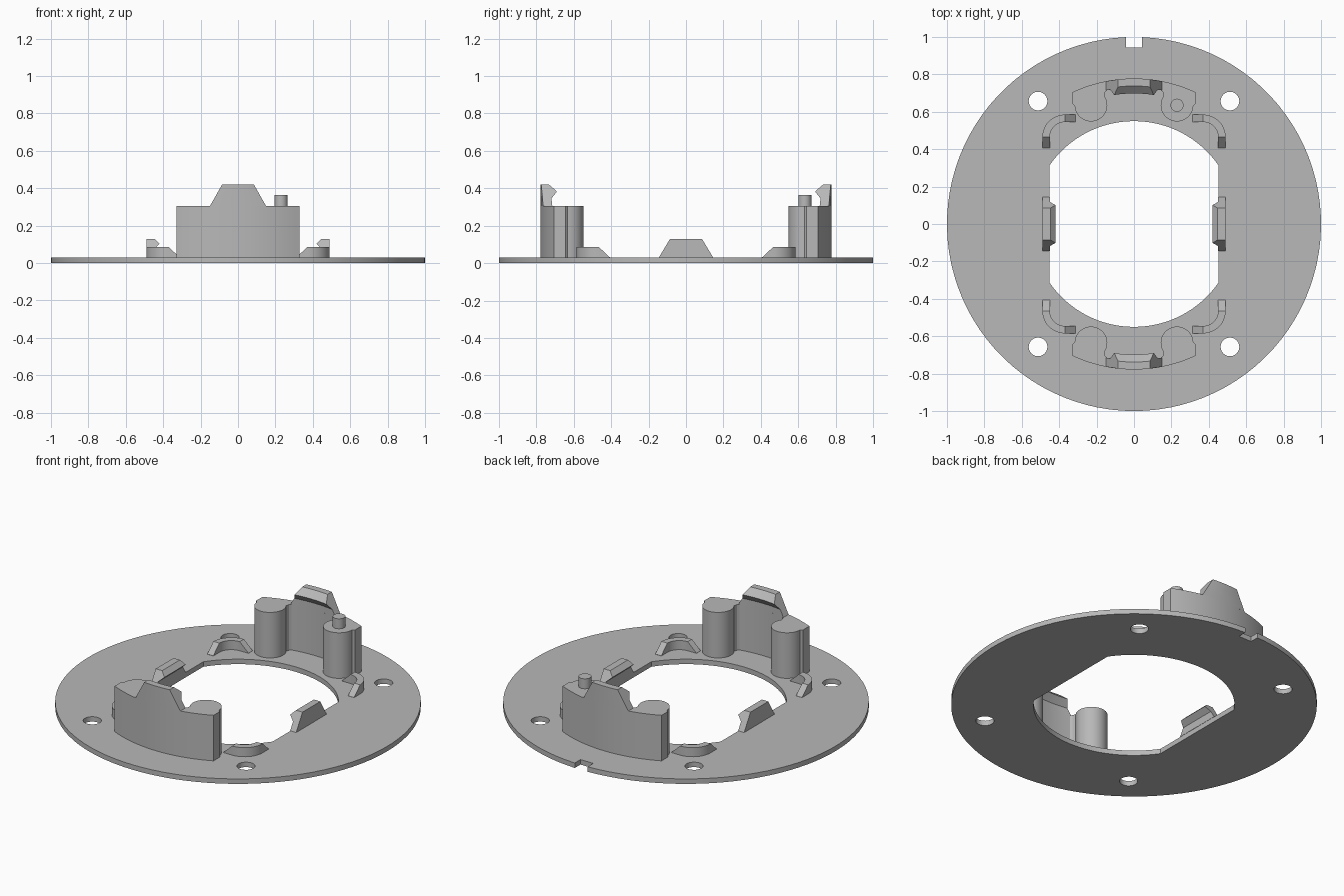
import bpy, bmesh
from math import sin, cos, pi, sqrt, asin, radians

cube = bpy.data.objects.get("Cube")
if cube:
    bpy.data.objects.remove(cube, do_unlink=True)

GREY = (0.48, 0.48, 0.48, 1.0)
mat = bpy.data.materials.new("plain grey")
mat.use_nodes = True
mat.diffuse_color = GREY
mat.node_tree.nodes["Principled BSDF"].inputs["Base Color"].default_value = GREY

PLATE_TOP = 0.03
TOWER_TOP = 0.305
SIDES = (-1, 1)


def finish(name, bm):
    bmesh.ops.recalc_face_normals(bm, faces=bm.faces)
    mesh = bpy.data.meshes.new(name)
    bm.to_mesh(mesh)
    bm.free()
    mesh.materials.append(mat)
    obj = bpy.data.objects.new(name, mesh)
    bpy.context.collection.objects.link(obj)
    bpy.ops.object.select_all(action='DESELECT')
    obj.select_set(True)
    bpy.context.view_layer.objects.active = obj
    bpy.ops.object.shade_smooth_by_angle(angle=radians(30))
    return obj


def arc(cx, cy, r, start, end, n):
    """Points on an arc, angles in degrees, both ends included."""
    angles = [radians(start + (end - start) * i / n) for i in range(n + 1)]
    return [(cx + r * cos(a), cy + r * sin(a)) for a in angles]


def prism(name, loops, z0, z1):
    """Extrude an outline, with any further loops as holes."""
    bm = bmesh.new()
    edges = []
    for loop in loops:
        vs = [bm.verts.new((x, y, z0)) for x, y in loop]
        edges += [bm.edges.new((v, vs[i - 1])) for i, v in enumerate(vs)]
    bmesh.ops.triangle_fill(bm, edges=edges, use_beauty=True)
    ext = bmesh.ops.extrude_face_region(bm, geom=bm.faces[:])
    top = [g for g in ext["geom"] if isinstance(g, bmesh.types.BMVert)]
    bmesh.ops.translate(bm, verts=top, vec=(0, 0, z1 - z0))
    return finish(name, bm)


def loft(name, sections):
    """Skin a row of matching closed sections and cap both ends."""
    bm = bmesh.new()
    rings = [[bm.verts.new(p) for p in s] for s in sections]
    for a, b in zip(rings, rings[1:]):
        for i in range(len(a)):
            bm.faces.new((a[i - 1], a[i], b[i], b[i - 1]))
    bm.faces.new(rings[0])
    bm.faces.new(rings[-1])
    return finish(name, bm)


def hook(name, profile, base_half, top_half, steps, place):
    """Tapered snap hook; profile holds (distance from centre, height)."""
    z0 = min(z for d, z in profile)
    z1 = max(z for d, z in profile)
    sections = []
    for i in range(steps + 1):
        t = 2 * i / steps - 1
        ring = []
        for d, z in profile:
            half = base_half + (top_half - base_half) * (z - z0) / (z1 - z0)
            ring.append(place(t * half, d, z))
        sections.append(ring)
    return loft(name, sections)


# Base plate: disc with a notch, four screw holes and a flat-sided opening
notch = 0.043
gap = math_gap = asin(notch) * 180 / pi
outer = arc(0, 0, 1, 90 + gap, 450 - gap, 96) + [(notch, 0.945), (-notch, 0.945)]
flat = 0.453
corner = asin(0.315 / 0.552) * 180 / pi
opening = (arc(0, 0, 0.55, corner, 180 - corner, 32)
           + arc(0, 0, 0.55, 180 + corner, 360 - corner, 32))
opening = [(max(-flat, min(flat, x)), y) for x, y in opening]
screw_holes = [arc(sx * 0.513, sy * 0.657, 0.05, 0, 345, 23)
               for sx in SIDES for sy in SIDES]
prism("base_plate", [outer, opening] + screw_holes, 0, PLATE_TOP)

# Tower outline: thin curved wall with a round post at each end
R_OUT, R_IN = 0.778, 0.73
LOBE = (-0.23, 0.635)
end = asin(0.33 / R_OUT) * 180 / pi
left = [(-0.33, 0.645), (-0.317, 0.632)]
left += arc(*LOBE, 0.087, 184, 395, 24)
left += [(-0.154, 0.705), (-0.143, 0.716)]
inner = arc(0, 0, R_IN, 100, 80, 6)
right = [(-x, y) for x, y in reversed(left)]
tower = arc(0, 0, R_OUT, 90 - end, 90 + end, 20) + left + inner + right

tower_hook = [(R_OUT, TOWER_TOP), (R_OUT, 0.42), (0.738, 0.42),
              (0.698, 0.383), (R_IN, 0.345), (R_IN, TOWER_TOP)]
for sy, label in ((-1, "front"), (1, "back")):
    prism(label + "_tower", [[(x, sy * y) for x, y in tower]],
          PLATE_TOP, TOWER_TOP)
    hook(label + "_tower_hook", tower_hook, 0.15, 0.085, 8,
         lambda u, d, z: (u, sy * sqrt(d * d - u * u), z))

# Locating peg on one back post
prism("locating_peg", [arc(-LOBE[0], LOBE[1], 0.035, 0, 345, 23)],
      TOWER_TOP, 0.365)

# Low snap hooks beside the straight edges of the opening
side_hook = [(0.49, PLATE_TOP), (0.49, 0.13), (0.447, 0.13),
             (0.42, 0.103), (0.45, 0.075), (0.45, PLATE_TOP)]
for sx, label in ((-1, "right"), (1, "left")):
    hook(label + "_side_hook", side_hook, 0.145, 0.085, 1,
         lambda u, d, z: (sx * d, u, z))

# Curved corner ribs with ramped ends
RIB_TOP, RAMP = 0.085, 0.058
CX, CY = 0.37, 0.465
R_RIB = (0.12, 0.08)
for sx, side in ((-1, "right"), (1, "left")):
    for sy, face in ((-1, "front"), (1, "back")):
        pairs = list(zip(*[arc(CX, CY, r, 0, 90, 12) for r in R_RIB]))
        first = tuple((x, y - RAMP) for x, y in pairs[0])
        last = tuple((x - RAMP, y) for x, y in pairs[-1])
        stations = [(first, PLATE_TOP + 0.001)]
        stations += [(p, RIB_TOP) for p in pairs]
        stations += [(last, PLATE_TOP + 0.001)]
        sections = []
        for ((ax, ay), (bx, by)), top in stations:
            ax, bx, ay, by = sx * ax, sx * bx, sy * ay, sy * by
            sections.append([(ax, ay, PLATE_TOP), (ax, ay, top),
                             (bx, by, top), (bx, by, PLATE_TOP)])
        loft(f"{face}_{side}_corner_rib", sections)
